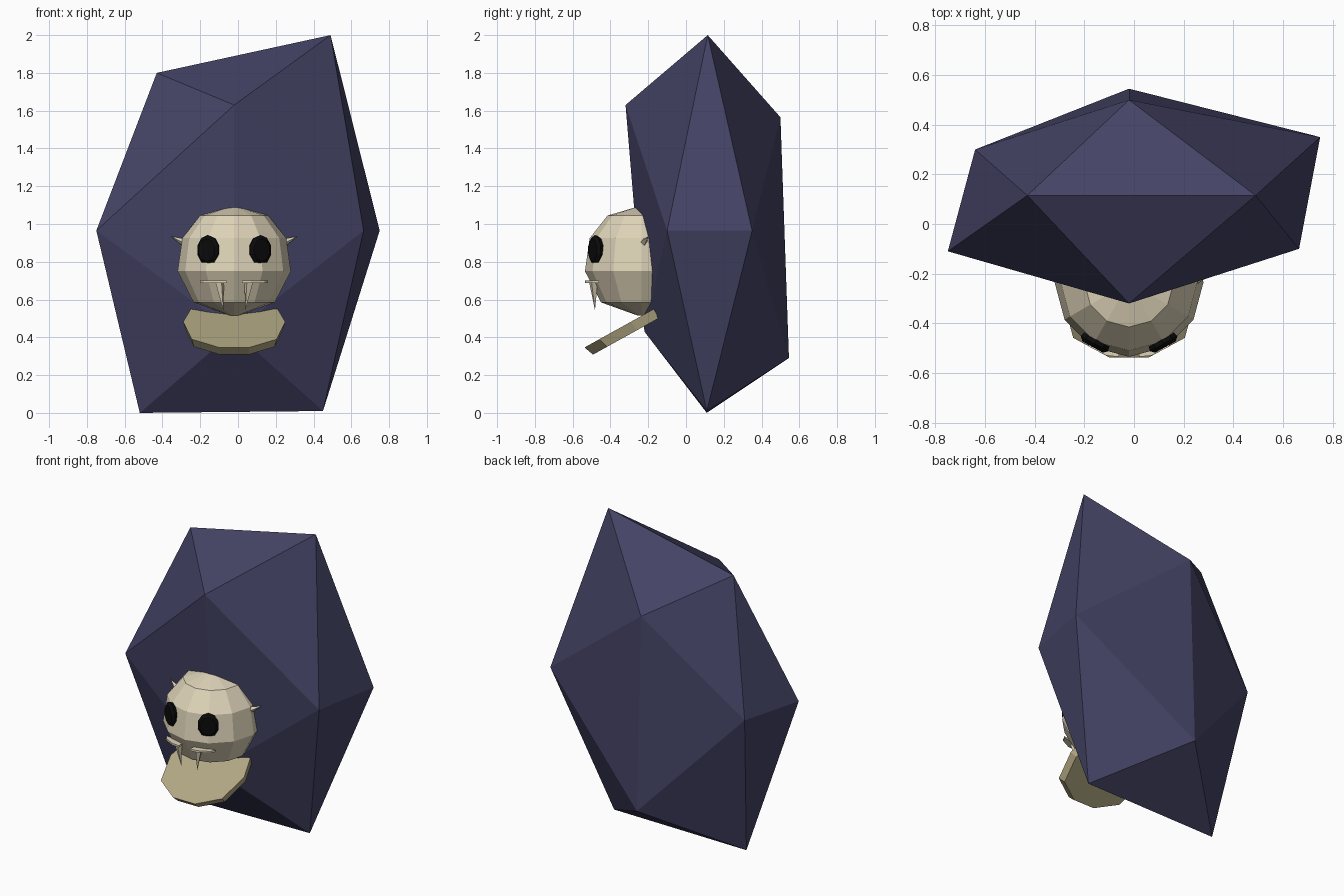
import bpy, bmesh, math
from mathutils import Vector, Matrix

if "Cube" in bpy.data.objects:
    bpy.data.objects.remove(bpy.data.objects["Cube"])


def srgb(r, g, b):
    lin = lambda c: c / 12.92 if c <= 0.04045 else ((c + 0.055) / 1.055) ** 2.4
    return [lin(c / 255) for c in (r, g, b)] + [1]


def material(name, rgb):
    m = bpy.data.materials.new(name)
    m.diffuse_color = srgb(*rgb)
    m.use_nodes = True
    m.node_tree.nodes["Principled BSDF"].inputs["Base Color"].default_value = m.diffuse_color
    return m


STONE = material("dark violet stone", (68, 67, 101))
BONE = material("pale bone", (222, 211, 184))
OLD_BONE = material("aged bone", (177, 167, 131))
BLACK = material("socket black", (10, 10, 10))
CX = -0.02  # centre line of the skull


def build(name, verts, faces, mat):
    bm = bmesh.new()
    vs = [bm.verts.new(v) for v in verts]
    for f in faces:
        bm.faces.new([vs[i] for i in f])
    bmesh.ops.recalc_face_normals(bm, faces=bm.faces)
    me = bpy.data.meshes.new(name)
    bm.to_mesh(me)
    bm.free()
    me.materials.append(mat)
    ob = bpy.data.objects.new(name, me)
    bpy.context.collection.objects.link(ob)
    return ob


def loft(name, rings, mat):
    """Skin rings of equal length and cap both ends."""
    n = len(rings[0])
    verts = [p for r in rings for p in r]
    faces = [(k * n + i, k * n + (i + 1) % n, (k + 1) * n + (i + 1) % n, (k + 1) * n + i)
             for k in range(len(rings) - 1) for i in range(n)]
    faces += [tuple(range(n)), tuple(range(len(verts) - n, len(verts)))]
    return build(name, verts, faces, mat)


def spike(name, base, tip, radius, mat, sides=5):
    base, tip = Vector(base), Vector(tip)
    q = (tip - base).to_track_quat('Z', 'Y')
    ring = [base + q @ Vector((radius * math.cos(a), radius * math.sin(a), 0))
            for a in (math.tau * i / sides for i in range(sides))]
    faces = [(i, (i + 1) % sides, sides) for i in range(sides)] + [tuple(range(sides))]
    return build(name, ring + [tip], faces, mat)


# Boulder: a stretched twenty-sided block
A, B, C, D, L1, L2, R1, R2, F, E, P, Q = range(12)
build("boulder",
      [(-.43, .115, 1.80), (.49, .115, 2.0), (-.02, -.32, 1.63), (-.02, .50, 1.565),
       (-.75, -.11, .965), (-.64, .30, .965), (.665, -.10, .965), (.75, .35, .965),
       (-.02, -.22, .43), (-.02, .545, .29), (-.52, .11, 0), (.45, .11, .01)],
      [(A, B, C), (A, B, D), (C, F, L1), (C, F, R1), (D, E, L2), (D, E, R2),
       (L1, L2, A), (L1, L2, P), (R1, R2, B), (R1, R2, Q), (P, Q, F), (P, Q, E),
       (A, C, L1), (B, C, R1), (A, D, L2), (B, D, R2),
       (P, F, L1), (Q, F, R1), (P, E, L2), (Q, E, R2)], STONE)

# Skull: twelve-sided turned shape, sunk into the boulder
profile = [(.01, 1.095), (.18, 1.045), (.275, .925), (.30, .75), (.215, .585), (.02, .515)]
loft("skull", [[(CX + r * math.sin(math.tau * i / 12), -.235 - r * math.cos(math.tau * i / 12), z)
                for i in range(12)] for r, z in profile], BONE)

# Jaw: tilted tray, narrower underneath
tilt = math.radians(29)
outline = [(-.23, 0), (-.27, .14), (-.225, .33), (-.08, .42), (.08, .42),
           (.225, .33), (.27, .14), (.23, 0)]


def jaw_ring(scale, drop):
    return [(CX + x * scale,
             -.17 - d * scale * math.cos(tilt) + drop * math.sin(tilt),
             .55 - d * scale * math.sin(tilt) - drop * math.cos(tilt)) for x, d in outline]


loft("jaw", [jaw_ring(1, 0), jaw_ring(.95, .055)], OLD_BONE)

for side, s in (("left", -1), ("right", 1)):
    # Eye sockets: thick bevelled discs lying on the skull
    turn = Matrix.Rotation(s * math.radians(29), 3, 'Z')
    centre = Vector((CX + s * .137, -.478, .862))

    def disc(scale, depth):
        return [centre + turn @ Vector((.066 * scale * math.cos(a), depth, .08 * scale * math.sin(a)))
                for a in (math.tau * (i + .5) / 10 for i in range(10))]

    loft(side + "_eye", [disc(.9, .02), disc(1, -.005), disc(.75, -.02)], BLACK)

    # Gum ledges and fangs
    ledge = [(CX + s * x, y) for x, y in ((.18, -.46), (.16, -.495), (.09, -.53), (.04, -.535), (.045, -.48))]
    loft(side + "_gum", [[(x, y, z) for x, y in ledge] for z in (.688, .70)], BONE)
    spike(side + "_fang", (CX + s * .077, -.49, .695), (CX + s * .058, -.482, .542), .025, BONE, 4)

    # Small side horns
    spike(side + "_horn", (CX + s * .25, -.23, .895), (CX + s * .335, -.20, .935), .025, BONE, 4)
